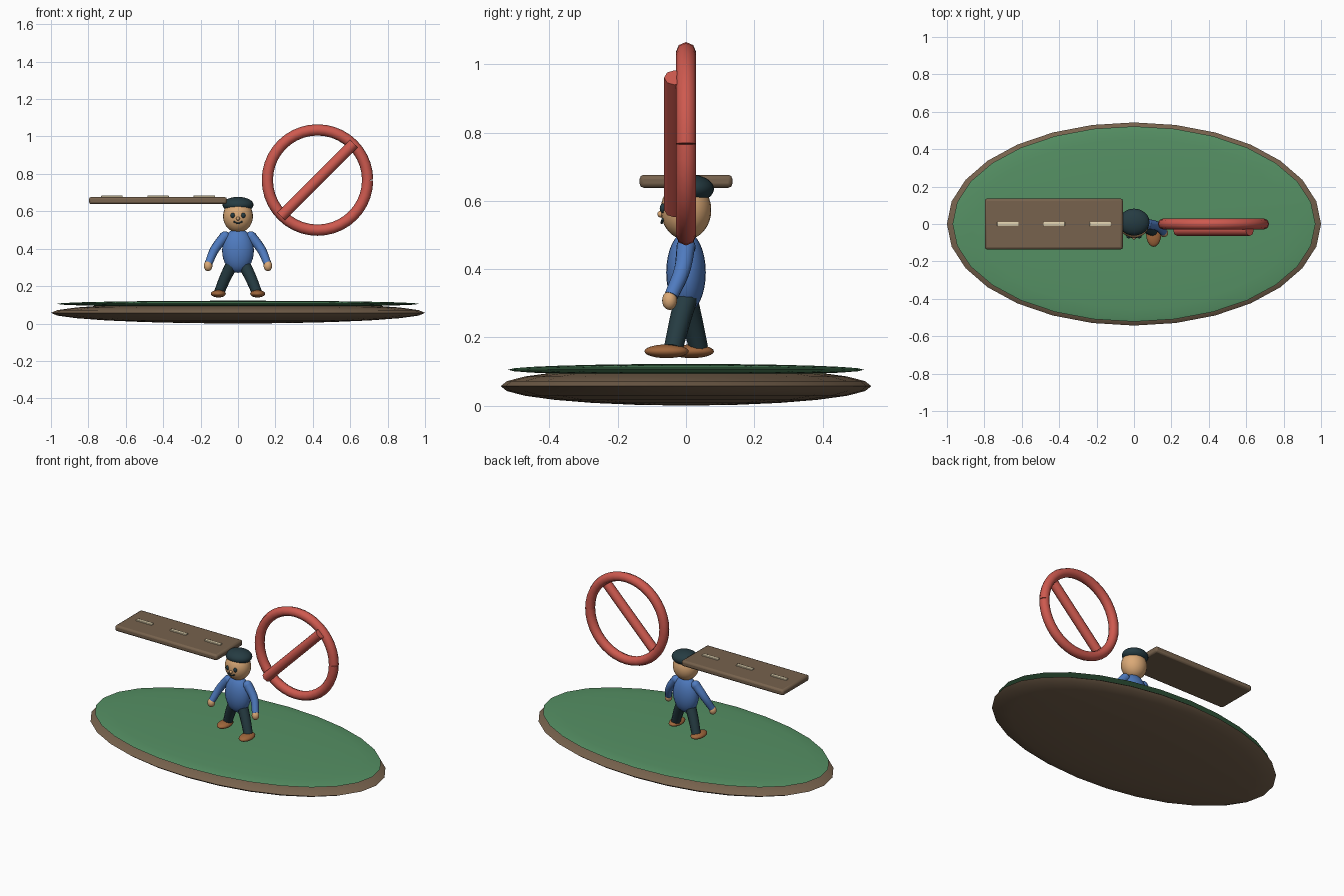
import bpy
from math import sin, cos, pi

if "Cube" in bpy.data.objects:
    bpy.data.objects.remove(bpy.data.objects["Cube"])


def material(name, r, g, b):
    m = bpy.data.materials.new(name)
    m.diffuse_color = [(c / 255) ** 2.2 for c in (r, g, b)] + [1]
    m.use_nodes = True
    m.node_tree.nodes["Principled BSDF"].inputs["Base Color"].default_value = m.diffuse_color
    return m


GREEN = material("grass", 86, 143, 100)
BROWN = material("earth", 118, 98, 78)
CREAM = material("cream", 225, 210, 175)
RED = material("red", 205, 90, 80)
SKIN = material("skin", 218, 168, 118)
DARK = material("dark", 42, 62, 68)
BLUE = material("blue", 80, 122, 190)
SHOE = material("leather", 158, 102, 62)


def finish(o, name, mat, angle=0.9):
    o.name = name
    o.data.materials.clear()
    o.data.materials.append(mat)
    bpy.ops.object.shade_smooth_by_angle(angle=angle)
    return o


def ball(name, loc, radii, mat, seg=24, rings=16):
    bpy.ops.mesh.primitive_uv_sphere_add(segments=seg, ring_count=rings, location=loc)
    o = bpy.context.object
    o.scale = radii
    bpy.ops.object.transform_apply(location=False, rotation=False, scale=True)
    return finish(o, name, mat, 1.2)


def box(name, loc, size, bevel, mat):
    bpy.ops.mesh.primitive_cube_add(size=1, location=loc)
    o = bpy.context.object
    o.scale = size
    bpy.ops.object.transform_apply(location=False, rotation=False, scale=True)
    b = o.modifiers.new("bevel", "BEVEL")
    b.width, b.segments = bevel, 2
    return finish(o, name, mat, 0.6)


def tube(name, points, radius, mat, sides_res=2, taper=1.0, smooth_path=False):
    c = bpy.data.curves.new(name, "CURVE")
    c.dimensions = "3D"
    c.bevel_depth, c.bevel_resolution, c.use_fill_caps = radius, sides_res, True
    if smooth_path:
        s = c.splines.new("BEZIER")
        s.bezier_points.add(len(points) - 1)
        c.resolution_u = 6
        for i, (bp, p) in enumerate(zip(s.bezier_points, points)):
            bp.co = p
            bp.handle_left_type = bp.handle_right_type = "AUTO"
            bp.radius = 1 + (taper - 1) * i / (len(points) - 1)
    else:
        s = c.splines.new("POLY")
        s.points.add(len(points) - 1)
        for sp, p in zip(s.points, points):
            sp.co = (*p, 1)
    o = bpy.data.objects.new(name, c)
    bpy.context.collection.objects.link(o)
    bpy.ops.object.select_all(action="DESELECT")
    o.select_set(True)
    bpy.context.view_layer.objects.active = o
    bpy.ops.object.convert(target="MESH")
    return finish(bpy.context.object, name, mat)


# Oval ground: earth with a grass layer on top
ball("earth_base", (0, 0, 0.057), (1, 0.543, 0.057), BROWN, 28, 12)
ball("grass_top", (0, 0, 0.105), (0.97, 0.522, 0.017), GREEN, 28, 12)

# Floating road slab with lane dashes
box("road_slab", (-0.428, 0, 0.657), (0.738, 0.272, 0.038), 0.012, BROWN)
for i, x in enumerate((-0.674, -0.427, -0.18)):
    box(f"road_dash_{i}", (x, 0, 0.678), (0.115, 0.023, 0.012), 0.003, CREAM)

# Prohibition ring and diagonal bar
CX, CZ, R, N = 0.425, 0.767, 0.268, 40
tube("sign_ring", [(CX + R * cos(2 * pi * i / N), 0, CZ + R * sin(2 * pi * i / N))
                   for i in range(N + 1)], 0.030, RED)
tube("sign_bar", [(CX - 0.194, -0.034, CZ - 0.194), (CX + 0.194, -0.034, CZ + 0.194)],
     0.030, RED)

# Torso and head
ball("torso", (0, 0, 0.39), (0.085, 0.058, 0.119), BLUE)
ball("head", (0, 0, 0.573), (0.08, 0.074, 0.087), SKIN)
ball("hair", (0, 0.01, 0.635), (0.083, 0.072, 0.042), DARK)
ball("nose", (0, -0.074, 0.561), (0.010, 0.010, 0.010), SKIN, 12, 8)
tube("mouth", [(-0.024, -0.068, 0.546), (0, -0.071, 0.536), (0.024, -0.068, 0.546)],
     0.004, DARK, smooth_path=True)

# Mirrored eyes, arms and striding legs
for side, s in (("left", -1), ("right", 1)):
    ball(f"{side}_eye", (s * 0.028, -0.068, 0.578), (0.012, 0.009, 0.014), DARK, 12, 8)
    tube(f"{side}_arm", [(s * 0.07, 0, 0.467), (s * 0.125, -0.012, 0.395),
                         (s * 0.157, -0.043, 0.322)], 0.028, BLUE, 3, 0.75, True)
    ball(f"{side}_shoulder", (s * 0.07, 0, 0.465), (0.028, 0.028, 0.028), BLUE, 16, 10)
    ball(f"{side}_hand", (s * 0.16, -0.048, 0.308), (0.023, 0.022, 0.028), SKIN, 16, 10)
    foot_y = -s * 0.037
    tube(f"{side}_leg", [(s * 0.033, 0, 0.315), (s * 0.068, foot_y * 0.5, 0.245),
                         (s * 0.1, foot_y, 0.168)], 0.034, DARK, 3, 0.82, True)
    ball(f"{side}_shoe", (s * 0.105, foot_y - 0.02, 0.159), (0.04, 0.065, 0.02), SHOE, 20, 12)
